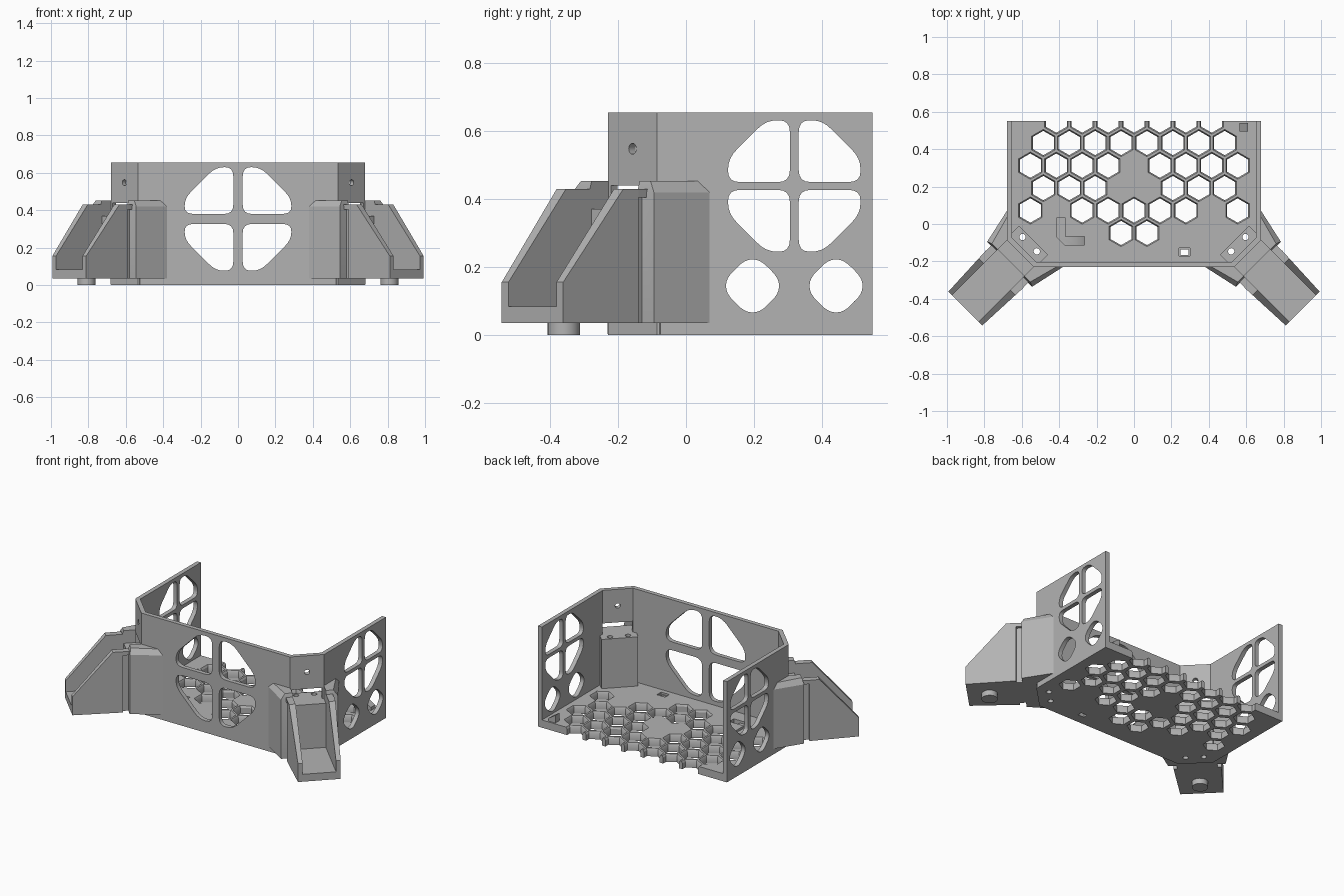
import bpy, bmesh, math
from mathutils import Vector

if "Cube" in bpy.data.objects:
    bpy.data.objects.remove(bpy.data.objects["Cube"], do_unlink=True)

grey = bpy.data.materials.new("plain_grey")
grey.use_nodes = True
grey.diffuse_color = (0.45, 0.45, 0.45, 1)
grey.node_tree.nodes["Principled BSDF"].inputs["Base Color"].default_value = (0.45, 0.45, 0.45, 1)

WALL, HIGH, FLOOR = 0.028, 0.655, 0.05
R2 = math.sqrt(0.5)


# Axis maps: profile point (p, q) and extrusion distance t
def flat(p, q, t):
    return Vector((p, q, t))


def across_x(p, q, t):
    return Vector((t, p, q))


def across_y(p, q, t):
    return Vector((p, t, q))


def corner(side):
    """Leg frame: u runs outward from the cut corner, v runs along it."""
    return lambda u, v, z: Vector((side * (0.6075 + (u + v) * R2), -0.1575 + (v - u) * R2, z))


def loft(bm, rings):
    loops = [[bm.verts.new(p) for p in ring] for ring in rings]
    n = len(loops[0])
    for a, b in zip(loops, loops[1:]):
        for i in range(n):
            bm.faces.new((a[i], a[(i + 1) % n], b[(i + 1) % n], b[i]))
    bm.faces.new(loops[0][::-1])
    bm.faces.new(loops[-1])


def prism(bm, pts, t0, t1, place=flat):
    loft(bm, [[place(p, q, t) for p, q in pts] for t in (t0, t1)])


def rect(p0, p1, q0, q1):
    return [(p0, q0), (p1, q0), (p1, q1), (p0, q1)]


def ngon(cx, cy, r, n):
    return [(cx + r * math.sin(math.tau * i / n), cy + r * math.cos(math.tau * i / n)) for i in range(n)]


def rounded(pts, r, steps=4):
    out = []
    for i, p in enumerate(pts):
        p, a, b = Vector(p), Vector(pts[i - 1]), Vector(pts[(i + 1) % len(pts)])
        s = p + (a - p).normalized() * min(r, (a - p).length * 0.45)
        e = p + (b - p).normalized() * min(r, (b - p).length * 0.45)
        for k in range(steps + 1):
            t = k / steps
            out.append(tuple(s * (1 - t) ** 2 + p * 2 * t * (1 - t) + e * t * t))
    return out


def make(name, bm):
    bmesh.ops.recalc_face_normals(bm, faces=bm.faces[:])
    mesh = bpy.data.meshes.new(name)
    bm.to_mesh(mesh)
    bm.free()
    mesh.materials.append(grey)
    ob = bpy.data.objects.new(name, mesh)
    bpy.context.collection.objects.link(ob)
    return ob


def cut(ob, bm):
    """Subtract every solid in bm from the object."""
    cutter = make("cutter", bm)
    cutter.hide_render = True
    mod = ob.modifiers.new("holes", "BOOLEAN")
    mod.operation, mod.solver, mod.use_self, mod.object = "DIFFERENCE", "EXACT", True, cutter
    dg = bpy.context.evaluated_depsgraph_get()
    mesh = bpy.data.meshes.new_from_object(ob.evaluated_get(dg))
    ob.modifiers.clear()
    ob.data = mesh
    bpy.data.objects.remove(cutter, do_unlink=True)


def outline(d):
    k = d * math.tan(math.pi / 8)
    half = [(0.68 - d, 0.55), (0.68 - d, -0.085 + k), (0.535 - k, -0.23 + d)]
    return half + [(-x, y) for x, y in reversed(half)]


# Wall: one open band with cut corners
bm = bmesh.new()
prism(bm, outline(0) + outline(WALL)[::-1], 0, HIGH)
wall = make("wall", bm)

bm = bmesh.new()
upper = [(0.025, 0.38), (0.285, 0.38), (0.285, 0.465), (0.12, 0.63), (0.025, 0.63)]
for s in (-1, 1):
    # Front openings, upper and lower, each side of the cross
    prism(bm, rounded([(s * x, z) for x, z in upper], 0.05), -0.3, -0.1, across_y)
    prism(bm, rounded([(s * x, 0.707 - z) for x, z in upper], 0.05), -0.3, -0.1, across_y)
    # Side openings, cut through both side walls together
    mid = 0.319
    top = [(0.013, 0.45), (0.195, 0.45), (0.195, 0.52), (0.083, 0.632), (0.013, 0.632)]
    prism(bm, rounded([(mid + s * y, z) for y, z in top], 0.035), -1, 1, across_x)
    prism(bm, rounded([(mid + s * y, 0.877 - z) for y, z in top], 0.035), -1, 1, across_x)
    cy, cz, h, c = mid + s * 0.123, 0.144, 0.078, 0.022
    eight = [(-h, -c), (-c, -h), (c, -h), (h, -c), (h, c), (c, h), (-c, h), (-h, c)]
    prism(bm, rounded([(cy + y, cz + z) for y, z in eight], 0.03), -1, 1, across_x)
    # Corner window and screw hole
    place = corner(s)
    prism(bm, rect(-0.09, 0.09, 0.37, 0.44), -0.08, 0.05, lambda v, z, u: place(u, v, z))
    prism(bm, ngon(0, 0.548, 0.016, 16), -0.08, 0.05, lambda v, z, u: place(u, v, z))
cut(wall, bm)

# Floor with honeycomb
bm = bmesh.new()
prism(bm, outline(0.004), 0, FLOOR)
floor = make("floor", bm)

bm = bmesh.new()
PITCH = 0.1385
rows = [(0.553, (0, 1, 2, 3)), (0.433, (0.5, 1.5, 2.5, 3.5)), (0.312, (1, 2, 3, 4)),
        (0.192, (1.5, 2.5, 3.5)), (0.072, (0, 1, 2, 4)), (-0.048, (0.5,))]
for y, cols in rows:
    for x in sorted({s * c * PITCH for c in cols for s in (-1, 1)}):
        layers = ((0.065, -0.02), (0.065, FLOOR - 0.012), (0.073, FLOOR), (0.073, FLOOR + 0.02))
        loft(bm, [[flat(px, py, z) for px, py in ngon(x, y, r, 6)] for r, z in layers])
# Square slot, hooked cable groove and its ramp
prism(bm, rect(0.24, 0.3, -0.172, -0.128), 0.038, 0.1)
prism(bm, rect(0.248, 0.292, -0.165, -0.137), -0.02, 0.05)
prism(bm, [(-0.412, 0.035), (-0.412, -0.07), (-0.37, -0.113), (-0.31, -0.113),
           (-0.31, -0.067), (-0.37, -0.067), (-0.37, 0.035)], 0.035, 0.1)
prism(bm, [(-0.312, 0.1), (-0.312, 0.035), (-0.265, 0.008), (-0.265, 0.1)], -0.113, -0.067, across_y)
# Screw holes below the corner blocks
for s in (-1, 1):
    for v in (-0.054, 0.054):
        c = corner(s)(-0.07, v, 0)
        prism(bm, ngon(c.x, c.y, 0.017, 16), -0.02, 0.1)
cut(floor, bm)

# Small wedge post at the back
bm = bmesh.new()
prism(bm, [(0.563, 0.03), (0.61, 0.03), (0.61, 0.07), (0.563, 0.1)], 0.495, 0.54, across_y)
make("back_post", bm)

for s, label in ((1, "left"), (-1, "right")):
    place = corner(s)

    # Corner block: mounting step behind the wall
    bm = bmesh.new()
    prism(bm, rect(-0.1, -0.005, -0.11, 0.11), 0.002, 0.37, place)
    block = make(label + "_corner_block", bm)
    bm = bmesh.new()
    for v in (-0.054, 0.054):
        prism(bm, ngon(-0.07, v, 0.017, 16), -0.05, 0.5, place)
    cut(block, bm)

    # Leg: channel floor, back step and foot
    bm = bmesh.new()
    prism(bm, rect(0.05, 0.417, -0.11, 0.11), 0.035, 0.083, place)
    prism(bm, rect(-0.01, 0.07, -0.11, 0.11), 0.035, 0.37, place)
    prism(bm, ngon(0.286, 0, 0.048, 24), 0, 0.04, place)
    for m in (-1, 1):
        # Sloping channel side, flaring toward the body
        side = [(0.117, 0.035), (0.417, 0.035), (0.417, 0.155), (0.177, 0.43), (0.117, 0.43)]
        loft(bm, [[place(u, m * 0.1, z) for u, z in side],
                  [place(u, m * (0.128 + 0.045 * (0.417 - u)), z) for u, z in side]])
        # Recessed neck and the bridge above it
        prism(bm, [(u, m * v) for u, v in rect(0, 0.125, 0.1, 0.12)], 0.035, 0.43, place)
        prism(bm, [(u, m * v) for u, v in rect(0.07, 0.125, 0.1, 0.14)], 0.405, 0.43, place)
    make(label + "_leg", bm)

    # Wings: brackets hugging the front and side walls
    bm = bmesh.new()
    base = [(0, 0.1), (-0.11, 0.212), (0.081, 0.17), (0.081, 0.1)]
    crown = [(0, 0.1), (-0.085, 0.187), (0.07, 0.145), (0.07, 0.1)]
    for m in (-1, 1):
        loft(bm, [[place(u, m * v, z) for u, v in ring]
                  for ring, z in ((base, 0.035), (base, 0.42), (crown, 0.453))])
    make(label + "_wings", bm)

# Smooth the rounded cut-outs and round parts, keeping hard edges
for ob in bpy.context.collection.objects:
    if ob.type == "MESH" and ob.data.materials and ob.data.materials[0] == grey:
        bpy.ops.object.select_all(action="DESELECT")
        ob.select_set(True)
        bpy.context.view_layer.objects.active = ob
        bpy.ops.object.shade_smooth_by_angle(angle=math.radians(30))
